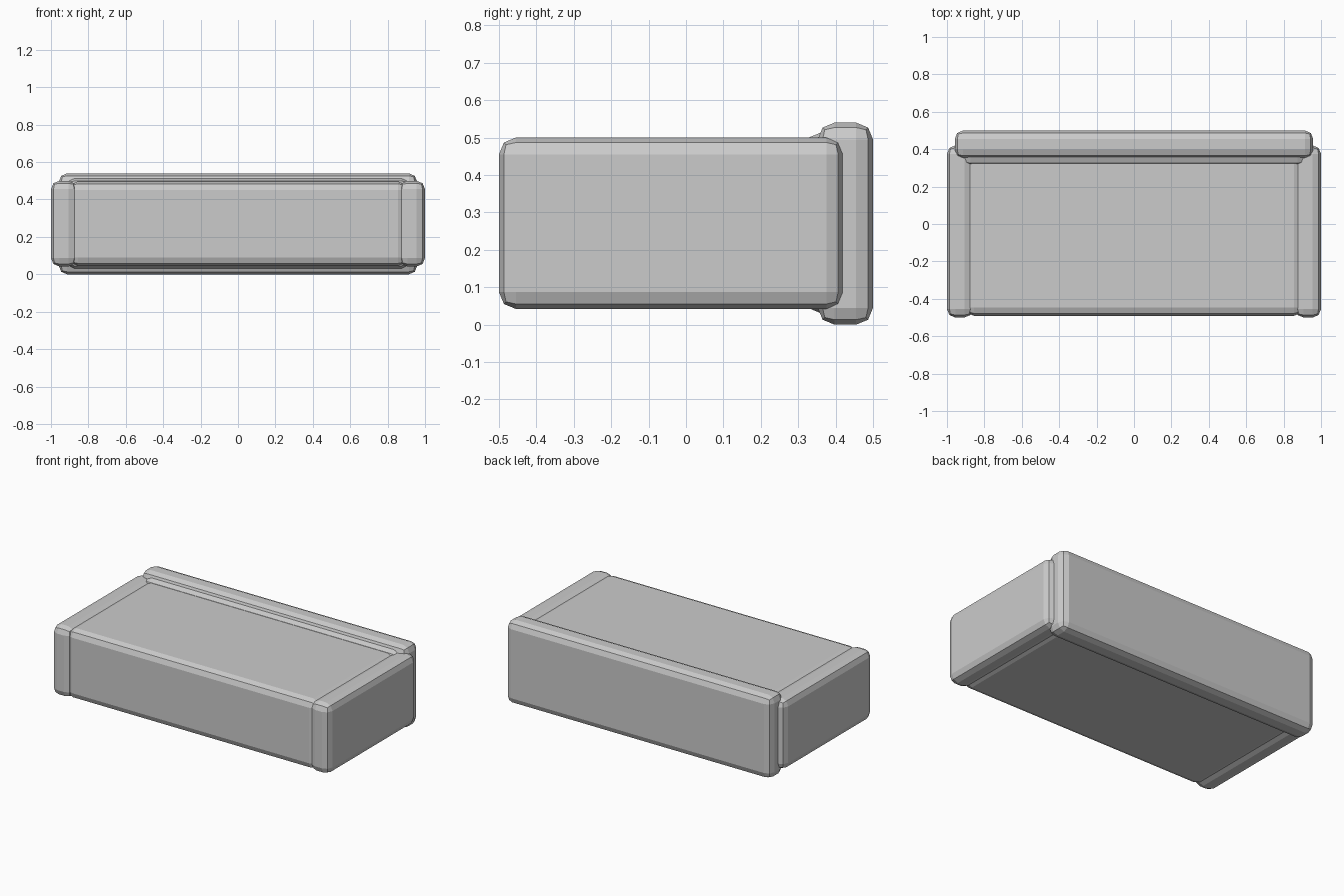
import bpy

if "Cube" in bpy.data.objects:
    bpy.data.objects.remove(bpy.data.objects["Cube"])


def block(name, x, y, z, bevel=0.045):
    """Box between the given (min, max) ranges with two-segment rounded edges."""
    ranges = (x, y, z)
    bpy.ops.mesh.primitive_cube_add(size=1, location=[(a + b) / 2 for a, b in ranges])
    ob = bpy.context.object
    ob.name = name
    ob.scale = [b - a for a, b in ranges]
    bpy.ops.object.transform_apply(location=False, rotation=False, scale=True)
    mod = ob.modifiers.new("rounded_edges", 'BEVEL')
    mod.width = bevel
    mod.segments = 2
    return ob


# Main seat block, slightly recessed between the arms
block("seat", (-0.9, 0.9), (-0.491, 0.4), (0.045, 0.497))

# Matching side arms
for side, name in ((-1, "left_arm"), (1, "right_arm")):
    block(name, sorted((side * 0.862, side * 1.0)), (-0.5, 0.42), (0.042, 0.5))

# Thin inner slab that shows as a lip in front of the back
block("back_lip", (-0.92, 0.92), (0.312, 0.41), (0.032, 0.512))

# Tall back panel
block("back", (-0.958, 0.958), (0.352, 0.5), (0.0, 0.54))
